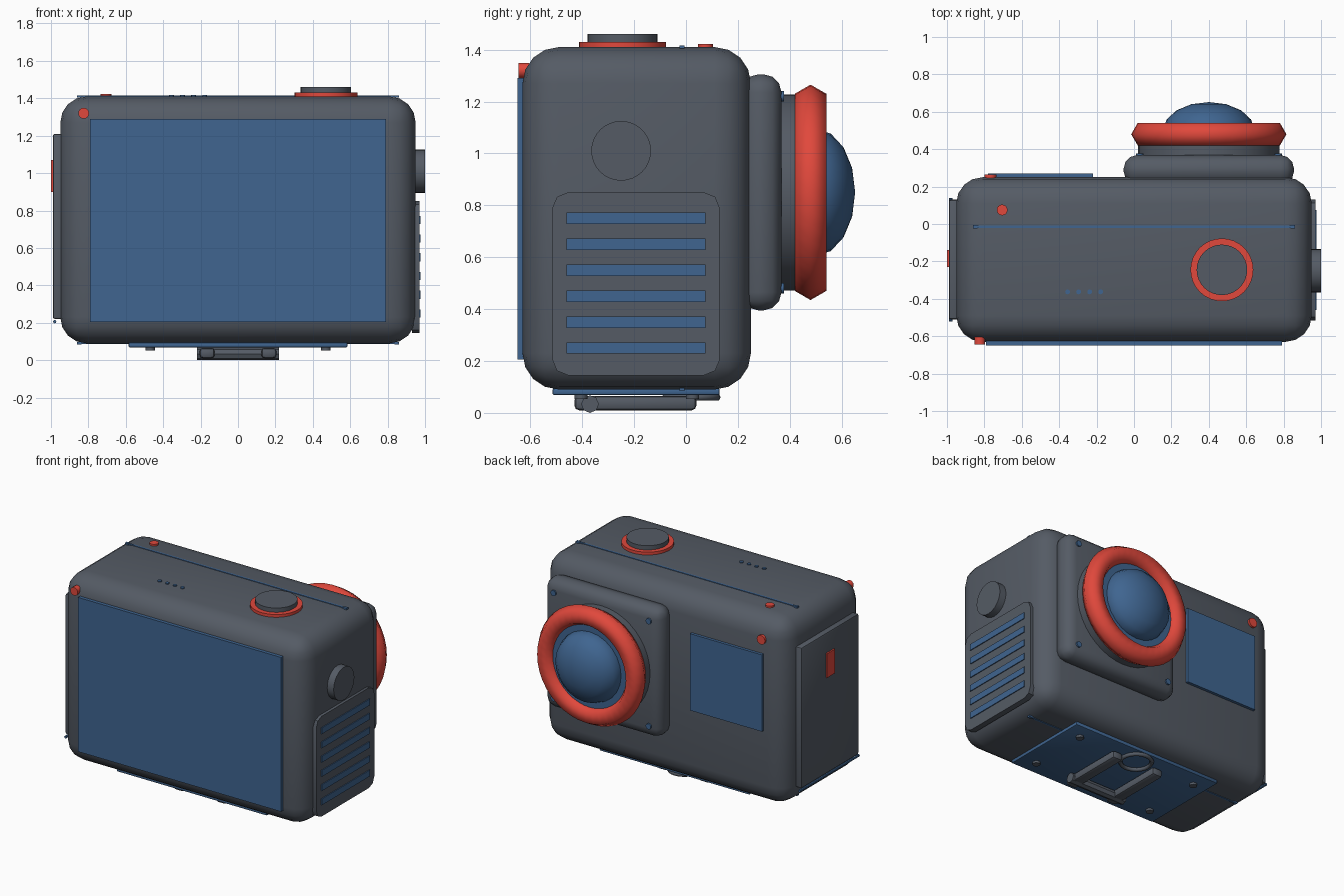
import bpy, bmesh, math
from mathutils import Matrix, Vector

cube = bpy.data.objects.get("Cube")
if cube:
    bpy.data.objects.remove(cube, do_unlink=True)


def material(name, rgb):
    m = bpy.data.materials.new(name)
    m.use_nodes = True
    colour = (*rgb, 1)
    m.diffuse_color = colour
    m.node_tree.nodes["Principled BSDF"].inputs["Base Color"].default_value = colour
    return m


GREY = material("slate grey", (0.09, 0.105, 0.13))
BLUE = material("steel blue", (0.05, 0.13, 0.28))
RED = material("signal red", (0.75, 0.065, 0.045))

# Rotations that turn the z axis onto each axis
TURN = {
    "x": Matrix.Rotation(math.pi / 2, 4, "Y"),
    "y": Matrix.Rotation(-math.pi / 2, 4, "X"),
    "z": Matrix.Identity(4),
}


def finish(name, bm, mat, angle=40):
    bmesh.ops.recalc_face_normals(bm, faces=bm.faces)
    me = bpy.data.meshes.new(name)
    bm.to_mesh(me)
    bm.free()
    me.materials.append(mat)
    me.shade_smooth()
    me.set_sharp_from_angle(angle=math.radians(angle))
    ob = bpy.data.objects.new(name, me)
    bpy.context.collection.objects.link(ob)
    return ob


def box(name, xs, ys, zs, mat, bevel=0, segs=3, axis=None):
    """Box between limits; bevels all edges, or only those along one axis."""
    bm = bmesh.new()
    bmesh.ops.create_cube(bm, size=1)
    for v in bm.verts:
        v.co = [lim[0] if c < 0 else lim[1] for c, lim in zip(v.co, (xs, ys, zs))]
    if bevel:
        edges = bm.edges[:]
        if axis is not None:
            edges = [e for e in edges
                     if abs((e.verts[0].co - e.verts[1].co).normalized()[axis]) > 0.9]
        bmesh.ops.bevel(bm, geom=edges, offset=bevel, segments=segs,
                        profile=0.5, affect="EDGES")
    return finish(name, bm, mat)


def disc(name, centre, radius, depth, axis, mat, sides=32):
    """Cylinder whose centre of mass is at the given point."""
    bm = bmesh.new()
    bmesh.ops.create_cone(bm, cap_ends=True, segments=sides, radius1=radius,
                          radius2=radius, depth=depth,
                          matrix=Matrix.Translation(centre) @ TURN[axis])
    return finish(name, bm, mat)


def torus(name, centre, major, minor, axis, mat, sides=40, tube=6):
    bm = bmesh.new()
    place = Matrix.Translation(centre) @ TURN[axis]
    rings = []
    for i in range(sides):
        a = math.tau * i / sides
        ring = []
        for j in range(tube):
            b = math.tau * j / tube
            r = major + minor * math.cos(b)
            p = Vector((r * math.cos(a), r * math.sin(a), minor * math.sin(b)))
            ring.append(bm.verts.new(place @ p))
        rings.append(ring)
    for i in range(sides):
        p, q = rings[i], rings[(i + 1) % sides]
        for j in range(tube):
            k = (j + 1) % tube
            bm.faces.new((p[j], q[j], q[k], p[k]))
    return finish(name, bm, mat, 70)


# Main body and seam lines
box("body", (-0.95, 0.95), (-0.63, 0.25), (0.09, 1.41), GREY, 0.14, 4)
for side, z in (("top", 1.41), ("bottom", 0.09)):
    box(side + "_seam", (-0.86, 0.86), (-0.022, -0.008), (z - 0.004, z + 0.004), BLUE)
    for x in (-0.85, 0.85):
        box(side + "_seam_end", (x - 0.012, x + 0.012), (-0.025, -0.005),
            (z - 0.006, z + 0.006), BLUE)

# Front screen and indicator
box("front_screen", (-0.79, 0.79), (-0.65, -0.62), (0.205, 1.29), BLUE)
disc("front_indicator", (-0.825, -0.625, 1.32), 0.029, 0.04, "y", RED, 16)

# Top controls
disc("shutter_ring", (0.47, -0.245, 1.415), 0.168, 0.03, "z", RED)
disc("shutter_button", (0.47, -0.245, 1.43), 0.135, 0.06, "z", GREY)
disc("top_indicator", (-0.705, 0.075, 1.41), 0.029, 0.024, "z", RED, 16)
for i in range(4):
    disc("microphone_hole", (-0.355 + 0.059 * i, -0.363, 1.41), 0.013, 0.014, "z", BLUE, 12)

# Left side: round button and vent panel
disc("side_button", (0.96, -0.25, 1.01), 0.115, 0.08, "x", GREY)
box("vent_panel", (0.93, 0.97), (-0.515, 0.13), (0.145, 0.85), GREY, 0.06, 2, 0)
for i in range(6):
    z = 0.25 + 0.1 * i
    box("vent_slat", (0.965, 0.976), (-0.46, 0.075), (z - 0.022, z + 0.022), BLUE)

# Right side: battery door, latch and hinge
box("battery_door", (-0.99, -0.93), (-0.51, 0.13), (0.22, 1.21), GREY, 0.012, 2)
box("door_latch", (-1.0, -0.98), (-0.23, -0.14), (0.9, 1.07), RED)
disc("door_hinge", (-0.98, -0.19, 0.206), 0.009, 0.66, "y", BLUE, 8)

# Lens housing and corner screws
LX, LZ = 0.4, 0.85
box("lens_housing", (LX - 0.455, LX + 0.455), (0.21, 0.368), (LZ - 0.455, LZ + 0.455),
    GREY, 0.07, 3)
for sx in (-1, 1):
    for sz in (-1, 1):
        disc("housing_screw", (LX + 0.37 * sx, 0.365, LZ + 0.37 * sz),
             0.02, 0.026, "y", BLUE, 12)

# Lens barrel, ring and glass
disc("lens_barrel", (LX, 0.41, LZ), 0.378, 0.12, "y", GREY, 40)
torus("lens_ring", (LX, 0.48, LZ), 0.345, 0.07, "y", RED)
disc("lens_glass", (LX, 0.475, LZ), 0.3, 0.05, "y", BLUE)
bm = bmesh.new()
bmesh.ops.create_uvsphere(bm, u_segments=24, v_segments=8, radius=0.245,
                          matrix=Matrix.Translation((LX, 0.5, LZ)) @ TURN["y"]
                          @ Matrix.Diagonal((1, 1, 0.62, 1)))
finish("lens_dome", bm, BLUE)

# Back screen and indicator
box("back_screen", (-0.78, -0.22), (0.24, 0.27), (0.62, 1.16), BLUE)
disc("back_indicator", (-0.768, 0.25, 1.26), 0.032, 0.03, "y", RED, 16)

# Underside plate with screws
box("base_plate", (-0.585, 0.585), (-0.515, 0.13), (0.068, 0.095), BLUE, 0.008, 2)
for x in (-0.47, 0.47):
    for y in (-0.405, 0.025):
        disc("base_screw", (x, y, 0.065), 0.025, 0.024, "z", GREY, 12)

# Folding mount: two arms, a hinge rod and a socket ring
for s in (-1, 1):
    box("mount_arm", sorted((0.125 * s, 0.205 * s)), (-0.43, 0.04), (0.01, 0.066),
        GREY, 0.018, 2)
disc("mount_rod", (0, -0.37, 0.034), 0.034, 0.44, "x", GREY, 8)
torus("mount_socket", (0, 0.02, 0.06), 0.1, 0.014, "z", GREY, 24)
